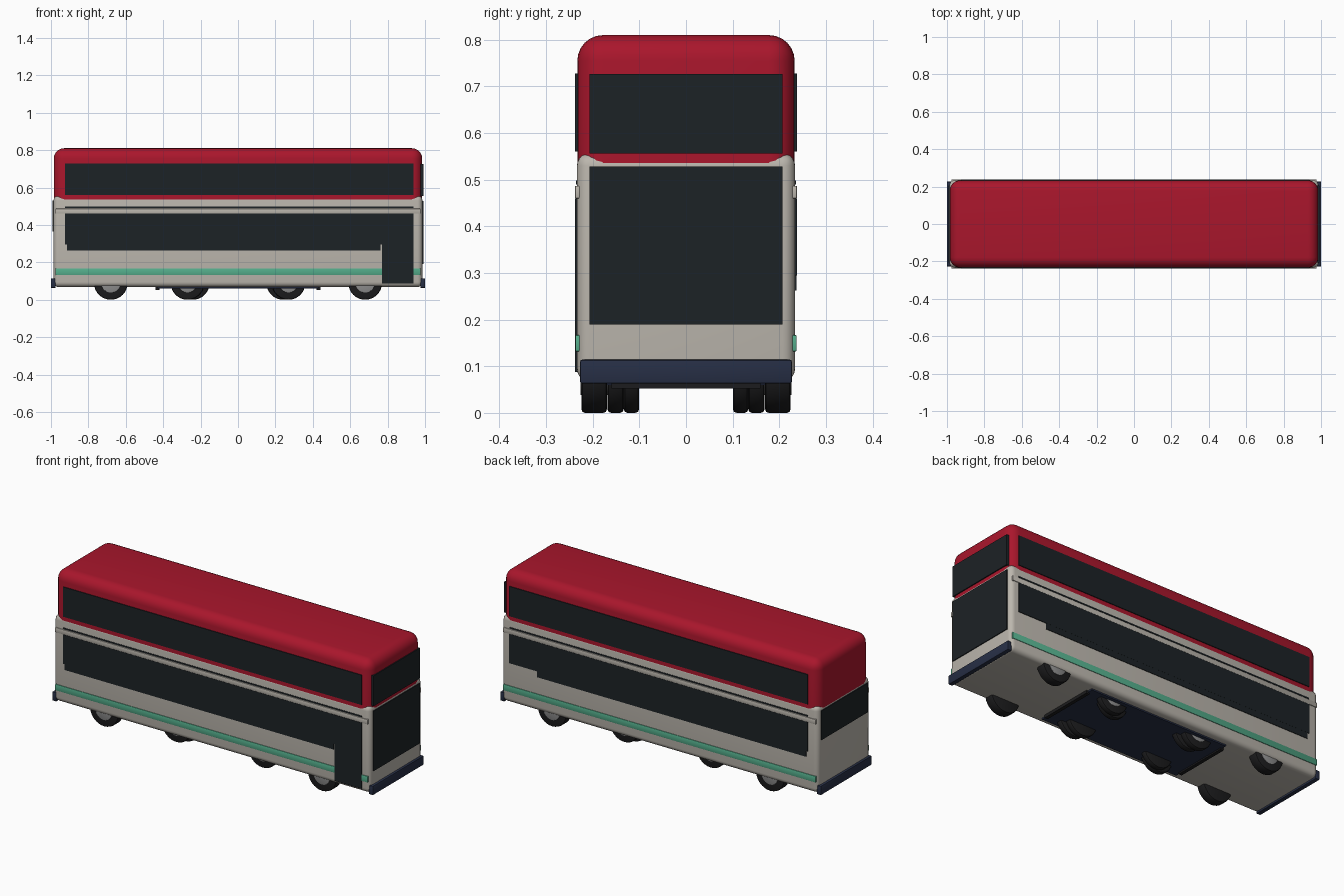
import bpy, math

if "Cube" in bpy.data.objects:
    bpy.data.objects.remove(bpy.data.objects["Cube"])

def mat(name, c):
    m = bpy.data.materials.new(name)
    m.diffuse_color = (*c, 1)
    m.use_nodes = True
    m.node_tree.nodes["Principled BSDF"].inputs["Base Color"].default_value = m.diffuse_color
    return m

RED = mat("red", (0.40, 0.008, 0.025))
CREAM = mat("cream", (0.50, 0.47, 0.42))
GLASS = mat("dark_glass", (0.012, 0.016, 0.019))
GREEN = mat("green", (0.09, 0.42, 0.26))
NAVY = mat("navy", (0.02, 0.028, 0.06))
RUBBER = mat("rubber", (0.012, 0.012, 0.013))
HUB = mat("hub_grey", (0.28, 0.28, 0.28))

def finish(ob, name, m, bevel=0, seg=2):
    ob.name = name
    ob.data.materials.append(m)
    if bevel:
        b = ob.modifiers.new("bevel", 'BEVEL')
        b.width, b.segments = bevel, seg
        b.limit_method = 'ANGLE'
        bpy.ops.object.modifier_apply(modifier="bevel")
    bpy.ops.object.shade_smooth_by_angle(angle=math.radians(35))
    return ob

def box(name, x, y, z, m, bevel=0, seg=2):
    """Box from (min, max) ranges on each axis."""
    mid = [(a + b) / 2 for a, b in (x, y, z)]
    bpy.ops.mesh.primitive_cube_add(size=1, location=mid)
    ob = bpy.context.object
    ob.scale = [b - a for a, b in (x, y, z)]
    bpy.ops.object.transform_apply(location=False, rotation=False, scale=True)
    return finish(ob, name, m, bevel, seg)

def cyl(name, x, y, z, r, w, m, bevel=0):
    bpy.ops.mesh.primitive_cylinder_add(vertices=32, radius=r, depth=w, location=(x, y, z),
                                        rotation=(math.pi / 2, 0, 0))
    return finish(bpy.context.object, name, m, bevel)

# Full-height red shell and the cream lower body wrapped just outside it
box("upper_body", (-0.985, 0.985), (-0.233, 0.233), (0.072, 0.81), RED, 0.055, 6)
box("lower_body", (-0.986, 0.986), (-0.234, 0.234), (0.068, 0.557), CREAM, 0.027, 5)

def side_box(name, s, x, z, out, m, bevel=0.0):
    y = sorted((s * 0.225, s * out))
    return box(name, x, y, z, m, bevel)

# Side glazing, trim and stripes
for s, tag in ((-1, "near"), (1, "far")):
    side_box("upper_side_window_" + tag, s, (-0.925, 0.937), (0.56, 0.728), 0.2375, GLASS)
    side_box("lower_side_window_" + tag, s, (-0.925, 0.937), (0.295, 0.46), 0.2375, GLASS)
    side_box("window_drop_" + tag, s, (-0.915, 0.762), (0.262, 0.30), 0.237, GLASS)
    side_box("trim_rail_" + tag, s, (-0.975, 0.975), (0.46, 0.487), 0.238, CREAM, 0.002)
    side_box("dark_line_" + tag, s, (-0.925, 0.937), (0.490, 0.498), 0.236, GLASS)
    side_box("green_stripe_" + tag, s, (-0.975, 0.975), (0.132, 0.167), 0.237, GREEN, 0.002)

# Entrance door on the near side
side_box("door", -1, (0.77, 0.937), (0.088, 0.46), 0.2385, GLASS)

# End glazing
box("upper_windscreen", (0.96, 0.991), (-0.207, 0.207), (0.556, 0.727), GLASS)
box("lower_windscreen", (0.96, 0.991), (-0.207, 0.207), (0.19, 0.528), GLASS)
box("rear_window", (-0.991, -0.96), (-0.207, 0.207), (0.365, 0.53), GLASS)

# Bumpers and chassis
for s, tag in ((-1, "rear"), (1, "front")):
    box(tag + "_bumper", sorted((s * 0.975, s * 1.0)), (-0.227, 0.227), (0.063, 0.114), NAVY, 0.004)
    box(tag + "_chassis_beam", (s * 0.43 - 0.01, s * 0.43 + 0.01), (-0.16, 0.16), (0.052, 0.075), RUBBER)
box("chassis_pan", (-0.43, 0.43), (-0.19, 0.19), (0.06, 0.09), NAVY)

# Wheels: outer axles, then staggered inner pairs
def wheel(name, x, y, w, s, r=0.09):
    cyl(name + "_tyre", x, s * y, r, r, w, RUBBER, 0.008)
    cyl(name + "_hub", x, s * (y + 0.002), r, r * 0.58, w, HUB, 0.003)

for sx, end in ((-1, "rear"), (1, "front")):
    for s, side in ((-1, "near"), (1, "far")):
        n = end + "_" + side
        wheel(n + "_outer", sx * 0.68, 0.197, 0.055, s)
        wheel(n + "_inner_a", sx * 0.27, 0.151, 0.035, s)
        wheel(n + "_inner_b", sx * 0.242, 0.117, 0.033, s)
